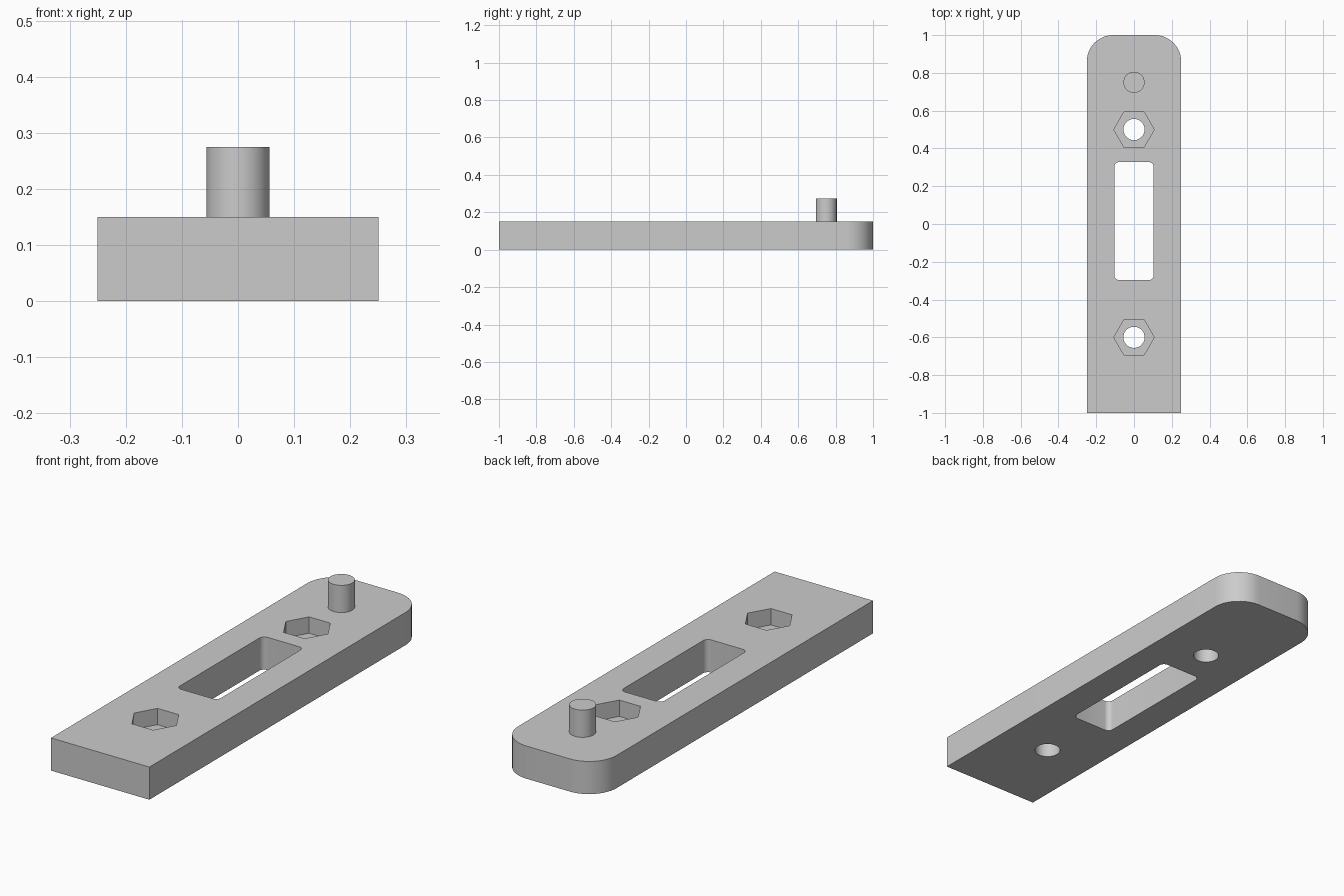
import bpy
import bmesh
from math import cos, sin, pi, radians

if "Cube" in bpy.data.objects:
    bpy.data.objects.remove(bpy.data.objects["Cube"], do_unlink=True)

GREY = (0.6, 0.6, 0.6, 1.0)
grey = bpy.data.materials.new("plain grey")
grey.use_nodes = True
grey.diffuse_color = GREY
grey.node_tree.nodes["Principled BSDF"].inputs["Base Color"].default_value = GREY

THICK = 0.15
HOLE_YS = (0.5, -0.6)


def prism(name, outline, z0, z1):
    """Extrude a counter-clockwise outline from z0 to z1."""
    bm = bmesh.new()
    base = bm.faces.new([bm.verts.new((x, y, z0)) for x, y in outline])
    ext = bmesh.ops.extrude_face_region(bm, geom=[base], use_keep_orig=True)
    for v in ext["geom"]:
        if isinstance(v, bmesh.types.BMVert):
            v.co.z = z1
    bmesh.ops.recalc_face_normals(bm, faces=bm.faces)
    mesh = bpy.data.meshes.new(name)
    bm.to_mesh(mesh)
    bm.free()
    mesh.materials.append(grey)
    obj = bpy.data.objects.new(name, mesh)
    bpy.context.collection.objects.link(obj)
    return obj


def circle(y, r, sides):
    return [(r * cos(2 * pi * i / sides), y + r * sin(2 * pi * i / sides))
            for i in range(sides)]


def rounded(half_w, y0, y1, r_front, r_back, steps=12):
    """Rectangle with its own corner radius at each end."""
    pts = []
    for sx, y, sy, r, start in ((1, y0, 1, r_front, -90), (1, y1, -1, r_back, 0),
                                (-1, y1, -1, r_back, 90), (-1, y0, 1, r_front, 180)):
        cx, cy = sx * (half_w - r), y + sy * r
        n = steps if r else 0
        for i in range(n + 1):
            a = radians(start + (90 * i / n if n else 0))
            pts.append((cx + r * cos(a), cy + r * sin(a)))
    return pts


def activate(obj):
    bpy.ops.object.select_all(action='DESELECT')
    obj.select_set(True)
    bpy.context.view_layer.objects.active = obj


def cut(obj, cutter):
    cutter.hide_render = True
    mod = obj.modifiers.new("cut", 'BOOLEAN')
    mod.operation = 'DIFFERENCE'
    mod.solver = 'EXACT'
    mod.object = cutter
    activate(obj)
    bpy.ops.object.modifier_apply(modifier=mod.name)
    bpy.data.objects.remove(cutter, do_unlink=True)


# Plate: square front end, rounded back end
plate = prism("plate", rounded(0.25, -1, 1, 0, 0.14), 0, THICK)

# Central slot
cut(plate, prism("slot_cutter", rounded(0.104, -0.297, 0.328, 0.025, 0.025, 8), -0.1, 0.3))

# Bolt holes with hexagonal nut recesses
for y in HOLE_YS:
    cut(plate, prism("recess_cutter", circle(y, 0.107, 6), THICK / 2, 0.3))
    cut(plate, prism("hole_cutter", circle(y, 0.056, 48), -0.1, 0.3))

# Locating pin
pin = prism("pin", circle(0.75, 0.056, 48), THICK - 0.02, 0.275)

for part in (plate, pin):
    activate(part)
    bpy.ops.object.shade_smooth_by_angle(angle=radians(30))
